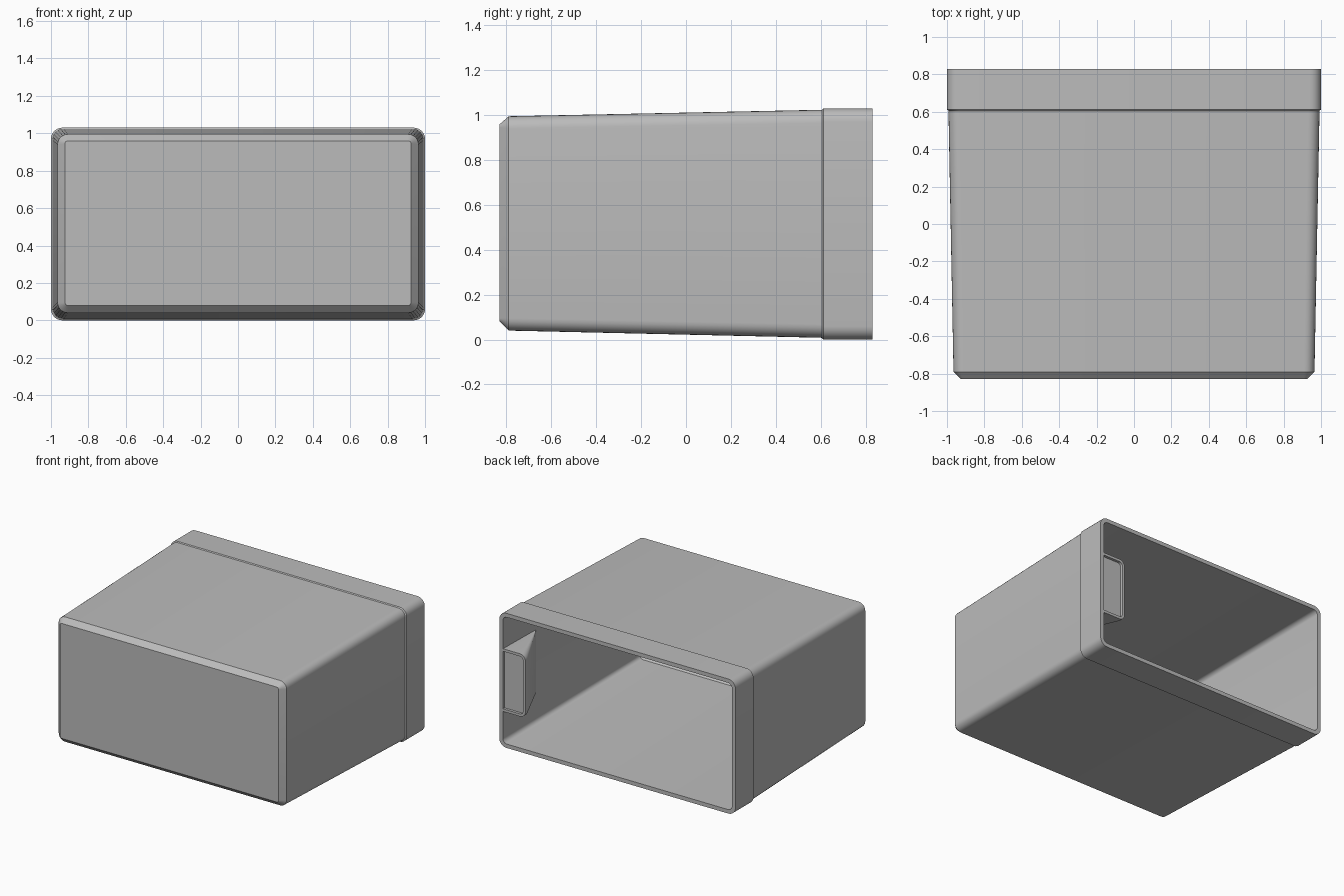
import bpy, bmesh, math

cube = bpy.data.objects.get("Cube")
if cube:
    bpy.data.objects.remove(cube, do_unlink=True)

grey = bpy.data.materials.new("plain grey")
grey.use_nodes = True
GREY = (0.5, 0.5, 0.5, 1)
grey.diffuse_color = GREY
grey.node_tree.nodes["Principled BSDF"].inputs["Base Color"].default_value = GREY


def rounded_ring(bm, y, x0, x1, z0, z1, r, r_right=None, steps=6):
    """Rounded rectangle in the plane at depth y; r_right rounds the +x corners."""
    rr = r if r_right is None else r_right
    corners = [(x1 - rr, z1 - rr, rr, 0), (x0 + r, z1 - r, r, 1),
               (x0 + r, z0 + r, r, 2), (x1 - rr, z0 + rr, rr, 3)]
    ring = []
    for cx, cz, rad, quarter in corners:
        for i in range(steps + 1):
            a = (quarter + i / steps) * math.pi / 2
            ring.append(bm.verts.new((cx + rad * math.cos(a), y, cz + rad * math.sin(a))))
    return ring


def loft(name, sections):
    """Join consecutive rings with quads and cap both ends."""
    bm = bmesh.new()
    rings = [rounded_ring(bm, *s) for s in sections]
    n = len(rings[0])
    for a, b in zip(rings, rings[1:]):
        for i in range(n):
            j = (i + 1) % n
            bm.faces.new((a[i], a[j], b[j], b[i]))
    bm.faces.new(rings[0])
    bm.faces.new(rings[-1])
    bmesh.ops.recalc_face_normals(bm, faces=bm.faces)
    mesh = bpy.data.meshes.new(name)
    bm.to_mesh(mesh)
    bm.free()
    mesh.materials.append(grey)
    obj = bpy.data.objects.new(name, mesh)
    bpy.context.collection.objects.link(obj)
    bpy.ops.object.select_all(action='DESELECT')
    obj.select_set(True)
    bpy.context.view_layer.objects.active = obj
    bpy.ops.object.shade_smooth_by_angle(angle=math.radians(30))
    return obj


def box(y, half, z0, z1, r):
    return (y, -half, half, z0, z1, r)


# Tapered bin: outside from the chamfered front to the rear collar, then inside
WALL = 0.03
loft("bin_shell", [
    box(-0.83, 0.925, 0.08, 0.96, 0.015),
    box(-0.79, 0.965, 0.04, 0.995, 0.055),
    box(0.605, 0.992, 0.008, 1.024, 0.06),
    box(0.612, 1.0, 0.0, 1.03, 0.06),
    box(0.83, 1.0, 0.0, 1.03, 0.06),
    box(0.83, 1.0 - WALL, WALL, 1.03 - WALL, 0.035),
    box(-0.775, 0.965 - WALL, 0.04 + WALL, 0.995 - WALL, 0.03),
    box(-0.80, 0.91, 0.095, 0.945, 0.01),
])

# Wedge-shaped grip block on the inside of the left wall, with a recessed rear panel
loft("grip_block", [
    (0.45, 0.955, 0.975, 0.27, 0.75, 0.004, 0.004),
    (0.80, 0.78, 0.985, 0.27, 0.75, 0.045, 0.004),
    (0.828, 0.78, 0.985, 0.27, 0.75, 0.045, 0.004),
    (0.828, 0.80, 0.97, 0.29, 0.73, 0.027, 0.004),
    (0.808, 0.80, 0.97, 0.29, 0.73, 0.027, 0.004),
])
